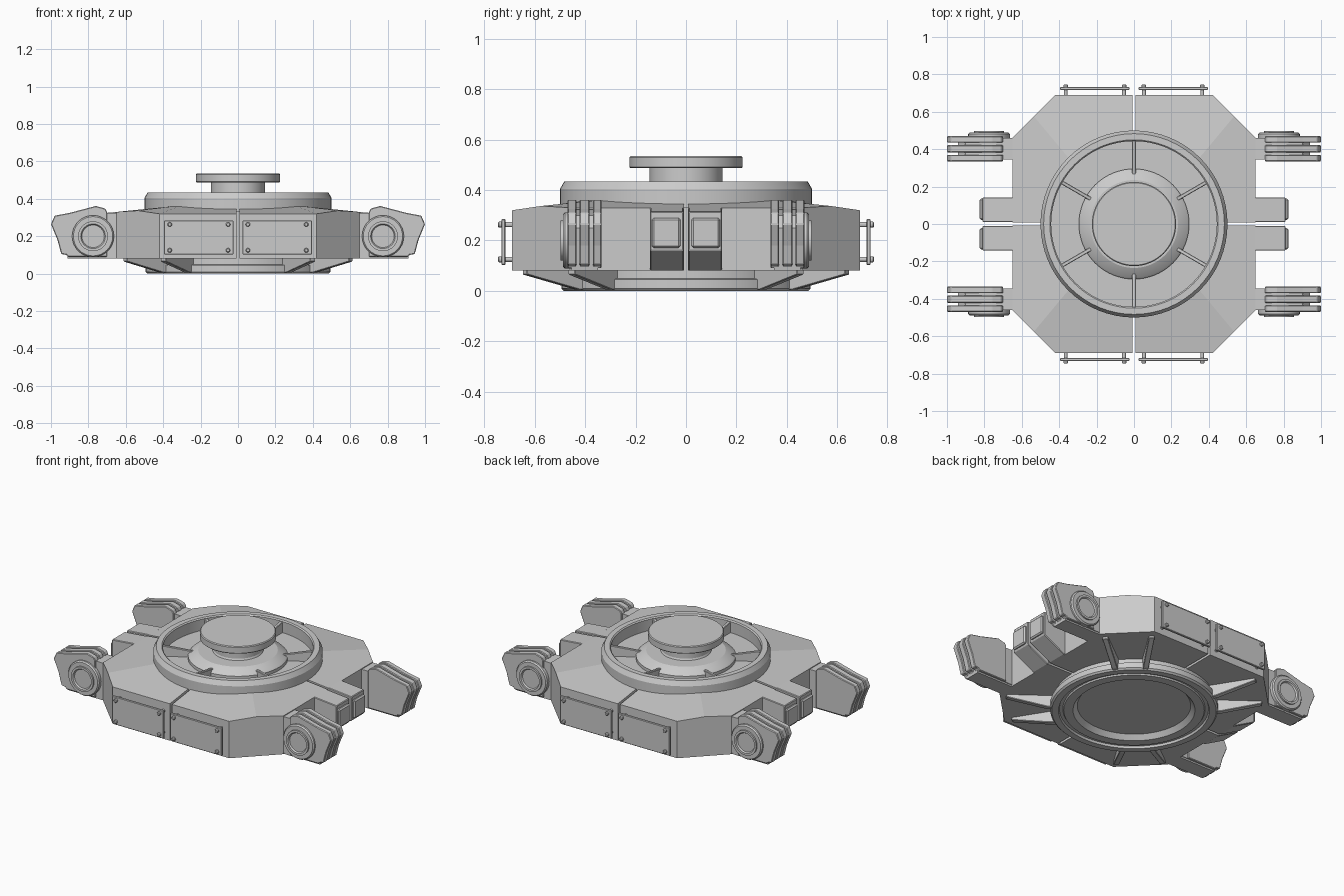
import bpy, bmesh
from math import cos, sin, radians, pi
from mathutils import Matrix

if "Cube" in bpy.data.objects:
    bpy.data.objects.remove(bpy.data.objects["Cube"])


def finish(name, bm, smooth=False, bevel=0):
    bmesh.ops.remove_doubles(bm, verts=bm.verts, dist=1e-5)
    bmesh.ops.recalc_face_normals(bm, faces=bm.faces)
    me = bpy.data.meshes.new(name)
    bm.to_mesh(me)
    bm.free()
    ob = bpy.data.objects.new(name, me)
    bpy.context.collection.objects.link(ob)
    if bevel:
        m = ob.modifiers.new("bevel", "BEVEL")
        m.width, m.segments, m.limit_method = bevel, 1, "ANGLE"
    if smooth:
        bpy.ops.object.select_all(action="DESELECT")
        ob.select_set(True)
        bpy.context.view_layer.objects.active = ob
        bpy.ops.object.shade_smooth_by_angle(angle=radians(25))
    return ob


def lathe(name, profile, mat=None, steps=64, closed=False):
    """Spin an (r, z) profile around z, then place it with mat."""
    bm = bmesh.new()
    vs = [bm.verts.new((r, 0, z)) for r, z in profile]
    es = [bm.edges.new(p) for p in zip(vs, vs[1:])]
    if closed:
        es.append(bm.edges.new((vs[-1], vs[0])))
    bmesh.ops.spin(bm, geom=vs + es, cent=(0, 0, 0), axis=(0, 0, 1),
                   angle=2 * pi, steps=steps, use_merge=True)
    if mat:
        bm.transform(mat)
    return finish(name, bm, smooth=True)


def prism(name, poly, y0, y1, mat=None, bevel=0):
    """Extrude an (x, z) outline from y0 to y1."""
    bm = bmesh.new()
    a = [bm.verts.new((x, y0, z)) for x, z in poly]
    b = [bm.verts.new((x, y1, z)) for x, z in poly]
    bm.faces.new(a)
    bm.faces.new(b[::-1])
    for i in range(len(a)):
        j = (i + 1) % len(a)
        bm.faces.new((a[i], a[j], b[j], b[i]))
    if mat:
        bm.transform(mat)
    return finish(name, bm, bevel=bevel)


def rect(x0, x1, z0, z1):
    return [(x0, z0), (x1, z0), (x1, z1), (x0, z1)]


# Hull quadrant: chamfered outline with a two-plane roof creased on the diagonal
def hull_quarter(mat):
    g, r, n = 0.008, 0.47, 10
    arc = [(max(r * cos(t), g), max(r * sin(t), g))
           for t in (pi / 2 * i / (2 * n) for i in range(2 * n + 1))]
    side = [(0.65, g), (0.65, 0.46), (0.535, 0.575)]
    front = [(0.535, 0.575), (0.42, 0.69), (g, 0.69)]
    side_loop = side + arc[n::-1]
    front_loop = front + arc[:n - 1:-1]
    loop = side + front[1:] + arc[::-1]

    def height(p):
        if p == side[2]:
            return 0.337
        if abs(p[0] - p[1]) < 1e-4:
            return 0.362
        return 0.33 + (0.65 - p[0]) * 0.1 if p in side_loop else 0.32 + (0.69 - p[1]) * 0.13
    bm = bmesh.new()
    top = {p: bm.verts.new((*p, height(p))) for p in loop}
    low = {p: bm.verts.new((*p, 0.08)) for p in loop}
    for lp in (side_loop, front_loop):
        bm.faces.new([top[p] for p in lp])
        bm.faces.new([low[p] for p in lp[::-1]])
    for p, q in zip(loop, loop[1:] + loop[:1]):
        bm.faces.new((low[p], low[q], top[q], top[p]))
    bm.transform(mat)
    finish("hull_quarter", bm)


# Hinge lug outlines
lug = [(0.70, 0.09), (0.91, 0.09), (0.915, 0.10), (0.945, 0.105), (0.965, 0.18), (1.0, 0.265),
       (0.98, 0.31), (0.90, 0.325), (0.76, 0.362), (0.71, 0.348), (0.70, 0.33)]
lug_core = [(0.64, 0.08), (0.91, 0.08), (0.94, 0.25), (0.90, 0.30), (0.76, 0.32), (0.64, 0.325)]
tab = [(0.64, 0.08), (0.66, 0.08), (0.81, 0.16), (0.81, 0.315), (0.64, 0.331)]

for sx in (1, -1):
    for sy in (1, -1):
        m = Matrix.Diagonal((sx, sy, 1, 1))
        hull_quarter(m)
        # Three-plate hinge lugs with a core and a root block
        for y0, y1 in ((0.335, 0.37), (0.383, 0.422), (0.435, 0.47)):
            prism("lug_plate", lug, y0, y1, m, bevel=0.004)
        prism("lug_core", lug_core, 0.35, 0.455, m)
        prism("lug_root", rect(0.62, 0.705, 0.09, 0.325), 0.345, 0.46, m)
        # Round pivot boss on the outer face of the lug
        lathe("pivot_boss", [(0, 0), (0.112, 0), (0.112, 0.025), (0.105, 0.033), (0.08, 0.033),
                             (0.08, 0.043), (0.066, 0.043), (0.06, 0.034), (0, 0.034)],
              m @ Matrix.Translation((0.775, 0.455, 0.2)) @ Matrix.Rotation(-pi / 2, 4, "X"), 32)
        # Side coupling tab and its end pad
        prism("side_tab", tab, 0.01, 0.142, m, bevel=0.004)
        prism("tab_pad", rect(0.80, 0.825, 0.17, 0.29), 0.022, 0.135, m, bevel=0.008)
        # Stand-off armour panel with four bolts
        prism("armour_panel", rect(0.025, 0.395, 0.103, 0.285), 0.717, 0.733, m, bevel=0.003)
        for bx in (0.053, 0.365):
            for bz in (0.125, 0.263):
                at = m @ Matrix.Translation((bx, 0.68, bz)) @ Matrix.Rotation(-pi / 2, 4, "X")
                lathe("panel_bolt", [(0, 0), (0.01, 0), (0.01, 0.053), (0.012, 0.053),
                                     (0.012, 0.062), (0.008, 0.066), (0, 0.066)], at, 12)
        # Paired support fins under the hull
        for deg in (37, 58):
            prism("under_fin", [(0.45, 0.085), (0.45, 0.005), (0.51, 0.005), (0.755, 0.065), (0.755, 0.085)],
                  -0.017, 0.017, m @ Matrix.Rotation(radians(deg), 4, "Z"), bevel=0.003)

# Round base, recessed underneath, and inner drum up to the well floor
lathe("base_drum", [(0, 0.035), (0.335, 0.035), (0.36, 0.005), (0.415, 0.005), (0.42, 0.014),
                    (0.44, 0.014), (0.445, 0), (0.485, 0), (0.495, 0.01), (0.495, 0.045),
                    (0.475, 0.05), (0.475, 0.355), (0, 0.355)])

# Raised collar ring
lathe("collar_ring", [(0.445, 0.34), (0.5, 0.33), (0.5, 0.405), (0.483, 0.435),
                      (0.45, 0.435), (0.443, 0.428)], closed=True)

# Central hub, neck and top disc
lathe("hub", [(0, 0.35), (0.295, 0.35), (0.295, 0.375), (0.285, 0.385), (0.235, 0.41),
              (0.15, 0.41), (0.145, 0.42), (0.145, 0.488), (0, 0.488)])
lathe("top_disc", [(0, 0.487), (0.22, 0.487), (0.225, 0.492), (0.225, 0.53), (0.22, 0.535), (0, 0.535)])

# Six radial webs between hub and collar
for i in range(6):
    prism("hub_web", [(0.26, 0.35), (0.45, 0.35), (0.45, 0.425), (0.42, 0.42), (0.26, 0.392)],
          -0.01, 0.01, Matrix.Rotation(radians(30 + 60 * i), 4, "Z"), bevel=0.003)
